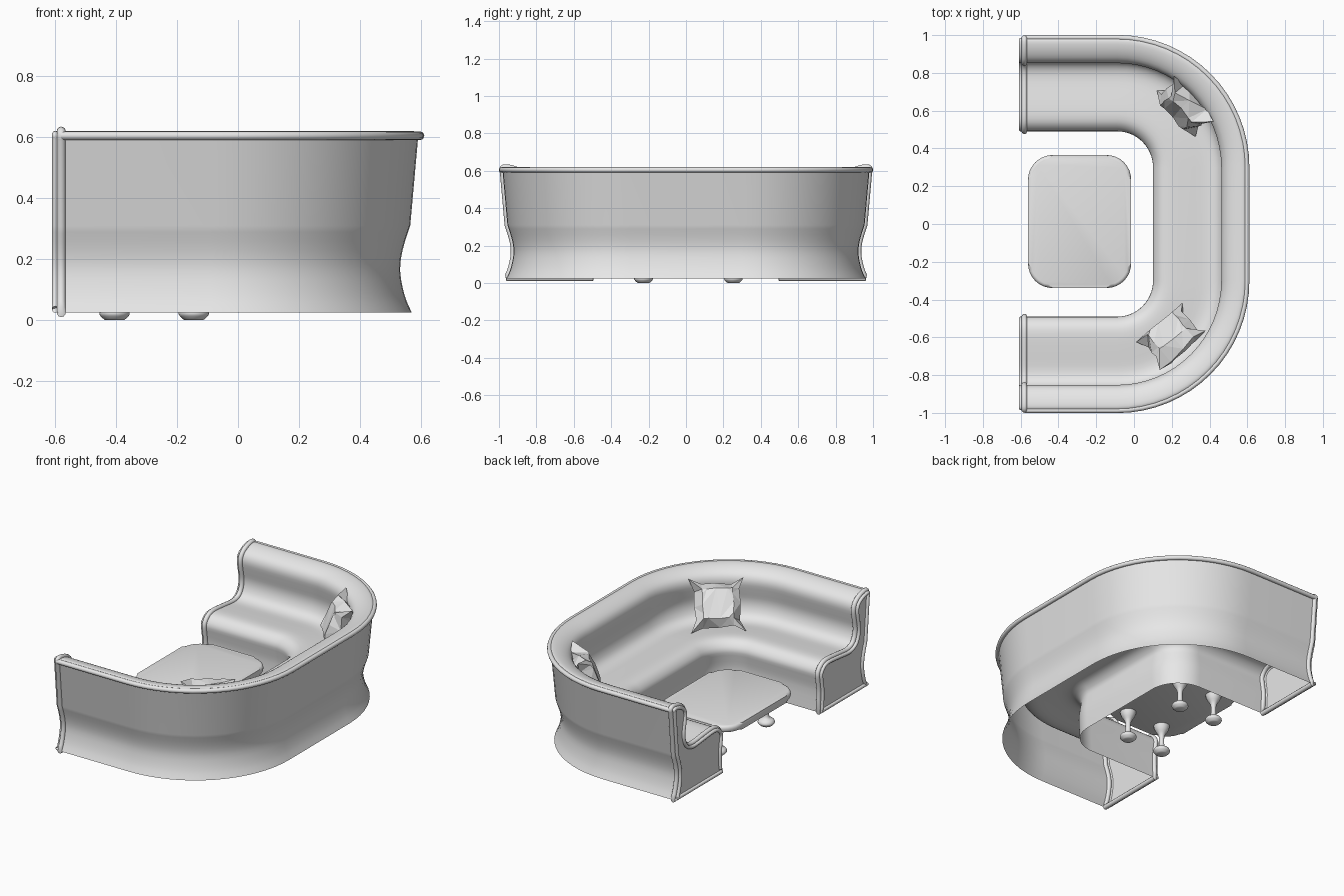
import bpy, bmesh, math, random
from mathutils import Vector, Matrix

cube = bpy.data.objects.get("Cube")
if cube:
    bpy.data.objects.remove(cube, do_unlink=True)

grey = bpy.data.materials.new("plain_grey")
grey.use_nodes = True
grey.diffuse_color = (0.8, 0.8, 0.8, 1)
grey.node_tree.nodes["Principled BSDF"].inputs["Base Color"].default_value = (0.8, 0.8, 0.8, 1)

END_X, BEND_X, BEND_Y = -0.58, -0.09, 0.3


def finish(name, bm, angle=35):
    """Turn a bmesh into a shaded object; angle 0 leaves it faceted."""
    bmesh.ops.recalc_face_normals(bm, faces=bm.faces)
    mesh = bpy.data.meshes.new(name)
    bm.to_mesh(mesh)
    bm.free()
    ob = bpy.data.objects.new(name, mesh)
    bpy.context.collection.objects.link(ob)
    mesh.materials.append(grey)
    if angle:
        bpy.ops.object.select_all(action='DESELECT')
        ob.select_set(True)
        bpy.context.view_layer.objects.active = ob
        bpy.ops.object.shade_smooth_by_angle(angle=math.radians(angle))
    return ob


def skin(bm, rings, close_ring=False, close_path=False):
    """Join successive rings of points with quads."""
    rows = [[bm.verts.new(p) for p in ring] for ring in rings]
    pairs = list(zip(rows, rows[1:]))
    if close_path:
        pairs.append((rows[-1], rows[0]))
    for a, b in pairs:
        n = len(a)
        for i in range(n if close_ring else n - 1):
            j = (i + 1) % n
            bm.faces.new((a[i], a[j], b[j], b[i]))
    return rows


def smooth_line(pts, steps=3):
    """Catmull-Rom curve through the points."""
    p = [Vector(q) for q in pts]
    p = [p[0]] + p + [p[-1]]
    out = []
    for a, b, c, d in zip(p, p[1:], p[2:], p[3:]):
        for k in range(steps):
            t = k / steps
            out.append(0.5 * (2 * b + (c - a) * t + (2 * a - 5 * b + 4 * c - d) * t ** 2
                              + (3 * b - a - 3 * c + d) * t ** 3))
    return out + [p[-1]]


# Sofa cross-section: distance from the bend centre, height
skirt = smooth_line([(0.66, 0.025), (0.637, 0.08), (0.622, 0.16), (0.63, 0.23), (0.655, 0.31)])
cushion = smooth_line([(0.68, 0.59), (0.684, 0.61), (0.665, 0.62), (0.615, 0.61), (0.57, 0.583),
                       (0.552, 0.54), (0.56, 0.48), (0.57, 0.42), (0.562, 0.37), (0.535, 0.33),
                       (0.48, 0.313), (0.38, 0.322), (0.28, 0.33), (0.225, 0.317), (0.192, 0.275),
                       (0.197, 0.22), (0.205, 0.15), (0.198, 0.025)])
section = skirt + cushion

# Path stations: centre and outward direction, around the open loop
stations = [(Vector((END_X, -BEND_Y, 0)), -math.pi / 2)]
for side in (-1, 1):
    for k in range(17):
        ang = (k / 16 - (1 if side < 0 else 0)) * math.pi / 2
        stations.append((Vector((BEND_X, side * BEND_Y, 0)), ang))
stations.append((Vector((END_X, BEND_Y, 0)), math.pi / 2))


def sweep(name, profile, closed):
    bm = bmesh.new()
    rings = [[c + Vector((r * math.cos(a), r * math.sin(a), z)) for r, z in profile]
             for c, a in stations]
    skin(bm, rings, close_ring=closed)
    return finish(name, bm)


def circle(cx, cy, rad, n=12):
    return [(cx + rad * math.cos(i * math.tau / n), cy + rad * math.sin(i * math.tau / n))
            for i in range(n)]


sweep("sofa_body", section, False)
sweep("back_top_piping", circle(0.687, 0.605, 0.014), True)


def inward(loop, dist):
    """Offset a closed counterclockwise loop towards its inside."""
    out = []
    for i, p in enumerate(loop):
        d = (loop[(i + 1) % len(loop)] - loop[i - 1]).normalized()
        out.append(p + Vector((-d.y, d.x)) * dist)
    return out


def end_piping(name, loop, x, side, rad):
    """Round piping that follows the outline of an arm end."""
    bm = bmesh.new()
    rings = []
    for i, p in enumerate(loop):
        d = (loop[(i + 1) % len(loop)] - loop[i - 1]).normalized()
        n = Vector((-d.y, d.x))
        ring = []
        for u, w in circle(0, 0, rad, 10):
            q = p + n * u
            ring.append((x + w, side * (BEND_Y + q.x), q.y))
        rings.append(ring)
    skin(bm, rings, close_ring=True, close_path=True)
    finish(name, bm, 50)


# Arm ends: panel, main piping and a slimmer rim
for side, word in ((-1, "front"), (1, "rear")):
    bm = bmesh.new()
    skin(bm, [[(x, side * (BEND_Y + p.x), p.y) for p in section]
              for x in (END_X, END_X - 0.015)], close_ring=True)
    bm.verts.ensure_lookup_table()
    bm.faces.new(bm.verts[len(section):])
    finish(word + "_end_panel", bm)
    end_piping(word + "_end_piping", section, END_X, side, 0.015)
    end_piping(word + "_end_rim", inward(section, 0.01), END_X - 0.019, side, 0.011)

# Table top with rounded corners and edges
TABLE = Vector((-0.288, 0.013, 0))
bm = bmesh.new()
outline = []
for q, (sx, sy) in enumerate(((1, 1), (-1, 1), (-1, -1), (1, -1))):
    for k in range(9):
        a = (q + k / 8) * math.pi / 2
        outline.append((sx * 0.143 + 0.13 * math.cos(a), sy * 0.222 + 0.13 * math.sin(a)))
rows = skin(bm, [[(TABLE.x + x, TABLE.y + y, z) for x, y in outline] for z in (0.192, 0.236)],
            close_ring=True)
for row in rows:
    bm.faces.new(row)
rims = [e for e in bm.edges if abs(e.verts[0].co.z - e.verts[1].co.z) < 0.001]
bmesh.ops.bevel(bm, geom=rims, offset=0.018, segments=4, profile=0.5, affect='EDGES')
finish("table_top", bm)

# Turned table legs
turning = [(0.001, 0), (0.03, 0)] + [tuple(p) for p in smooth_line(
    [(0.035, 0.003), (0.05, 0.02), (0.042, 0.038), (0.02, 0.052), (0.015, 0.09),
     (0.019, 0.13), (0.04, 0.165), (0.05, 0.2)])]
for sx in (-1, 1):
    for sy in (-1, 1):
        bm = bmesh.new()
        cx, cy = TABLE.x + sx * 0.13 + 0.013, TABLE.y + sy * 0.24
        skin(bm, [[(cx + x, cy + y, z) for x, y in circle(0, 0, r, 20)] for r, z in turning],
             close_ring=True)
        finish("table_leg", bm, 50)


def pillow(name, centre, heading, lean, seed):
    """Faceted cushion with flat middle and pinched, folded corners."""
    rng = random.Random(seed)
    out = Vector((math.cos(heading), math.sin(heading), 0))
    u = Vector((-out.y, out.x, 0))
    v = Vector((0, 0, 1)) * math.cos(lean) + out * math.sin(lean)
    frame = Matrix((u, v, u.cross(v))).transposed()
    rim, mid = [], []
    for q in range(4):
        turn = Matrix.Rotation(q * math.pi / 2, 2)
        for x, y, fold in ((0.84, -0.05, 0), (0.8, 0.55, 0.025), (1, 1, 0), (0.55, 0.8, -0.025)):
            p = turn @ Vector((x, y)) * 0.16
            rim.append(Vector((p.x, p.y, fold + rng.uniform(-0.015, 0.015))))
            m = p * (0.55 if fold == 0 and x == 1 else 0.68)
            mid.append(Vector((m.x, m.y, 0.058 + rng.uniform(-0.008, 0.008))))
    back = [Vector((p.x, p.y, -p.z)) for p in mid]
    bm = bmesh.new()
    rows = skin(bm, [[Vector(centre) + frame @ p for p in ring] for ring in (mid, rim, back)],
                close_ring=True)
    for row in (rows[0], rows[-1]):
        bm.faces.new(row)
    bmesh.ops.triangulate(bm, faces=bm.faces)
    finish(name, bm, 0)


pillow("rear_pillow", (0.265, 0.62, 0.465), math.radians(40), math.radians(22), 3)
pillow("front_pillow", (0.2, -0.6, 0.455), math.radians(-50), math.radians(38), 8)
